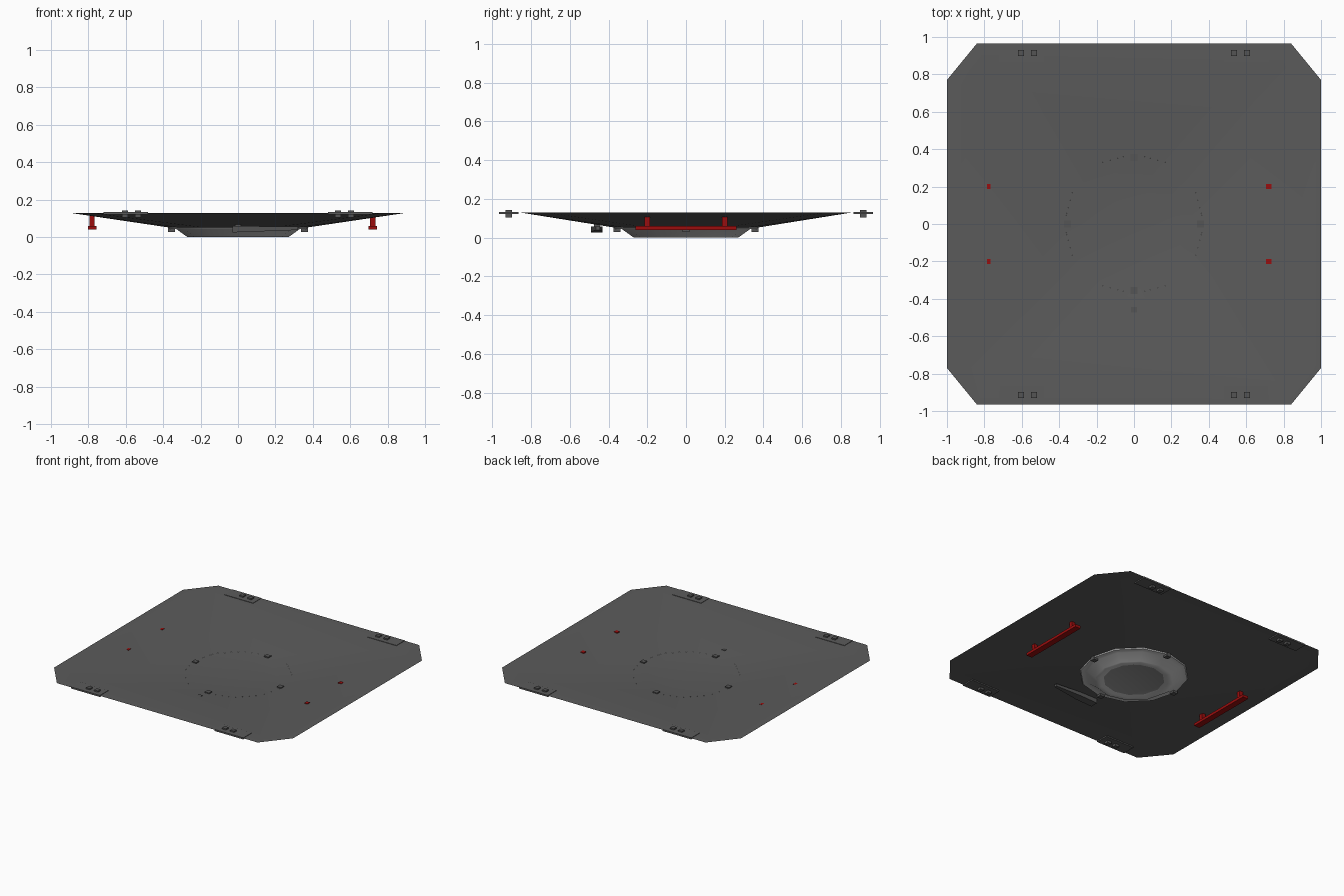
import bpy, bmesh, math
from mathutils import Vector

if "Cube" in bpy.data.objects:
    bpy.data.objects.remove(bpy.data.objects["Cube"])


def mat(name, rgb):
    m = bpy.data.materials.new(name)
    m.diffuse_color = (*rgb, 1)
    m.use_nodes = True
    m.node_tree.nodes["Principled BSDF"].inputs["Base Color"].default_value = m.diffuse_color
    return m


GREY = mat("panel_grey", (0.105, 0.105, 0.105))
STEEL = mat("bolt_grey", (0.09, 0.09, 0.09))
METAL = mat("light_metal", (0.6, 0.6, 0.6))
DISC = mat("disc_grey", (0.3, 0.3, 0.3))
RED = mat("handle_red", (0.33, 0.004, 0.004))


def finish(name, bm, *mats, smooth=None):
    me = bpy.data.meshes.new(name)
    bm.to_mesh(me)
    bm.free()
    ob = bpy.data.objects.new(name, me)
    bpy.context.collection.objects.link(ob)
    for m in mats:
        me.materials.append(m)
    if smooth:
        bpy.ops.object.select_all(action='DESELECT')
        ob.select_set(True)
        bpy.context.view_layer.objects.active = ob
        bpy.ops.object.shade_smooth_by_angle(angle=math.radians(smooth))
    return ob


def add_box(bm, lo, hi):
    lo, hi = Vector(lo), Vector(hi)
    vs = bmesh.ops.create_cube(bm, size=1)["verts"]
    for v in vs:
        v.co = (lo + hi) / 2 + Vector(a * b for a, b in zip(v.co, hi - lo))


def ring(r, z, n=12):
    return [(r * math.cos(i * math.tau / n), r * math.sin(i * math.tau / n), z)
            for i in range(n)]


def octagon(x, y, cx, cy, z):
    return [(x, -cy, z), (x, cy, z), (cx, y, z), (-cx, y, z),
            (-x, cy, z), (-x, -cy, z), (-cx, -y, z), (cx, -y, z)]


# dished panel: convex lower shell without its lid, plus a thin flat rim
bm = bmesh.new()
inner = [bm.verts.new(p) for p in octagon(0.90, 0.86, 0.79, 0.73, 0.13)]
floor = [bm.verts.new(p) for p in ring(0.36, 0.05)]
bmesh.ops.convex_hull(bm, input=inner + floor)
bm.normal_update()
lid = [f for f in bm.faces if f.normal.z > 0.9]
bmesh.ops.delete(bm, geom=lid, context='FACES')
outer = [bm.verts.new(p) for p in octagon(1.0, 0.965, 0.84, 0.77, 0.13)]
for i in range(8):
    j = (i + 1) % 8
    bm.faces.new((inner[i], inner[j], outer[j], outer[i]))
finish("dished_panel", bm, GREY, smooth=30)

# round cover below the panel
bm = bmesh.new()
profile = [(0.375, 0.052), (0.37, 0.044), (0.33, 0.043), (0.27, 0.0),
           (0.235, 0.0), (0.21, 0.008)]
rings = [[bm.verts.new(p) for p in ring(r, z)] for r, z in profile]
for a, b in zip(rings, rings[1:]):
    for i in range(12):
        j = (i + 1) % 12
        bm.faces.new((a[j], a[i], b[i], b[j]))
bm.faces.new(rings[-1][::-1]).material_index = 1
finish("round_cover", bm, METAL, DISC, smooth=40)

# bolts holding the cover
bm = bmesh.new()
for x, y, z in ring(0.355, 0, 4):
    add_box(bm, (x - 0.018, y - 0.018, 0.028), (x + 0.018, y + 0.018, 0.058))
finish("cover_bolts", bm, STEEL)

# four edge brackets with two bolts each
bm = bmesh.new()
bolts = bmesh.new()
for sx in (-1, 1):
    for sy in (-1, 1):
        x, y = 0.6 * sx, 0.915 * sy
        add_box(bm, (x - 0.12, y - 0.05, 0.121), (x + 0.12, y + 0.05, 0.133))
        for bx in (0.535 * sx, 0.603 * sx):
            add_box(bolts, (bx - 0.016, y - 0.016, 0.104),
                    (bx + 0.016, y + 0.016, 0.143))
finish("edge_brackets", bm, GREY)
finish("bracket_bolts", bolts, STEEL)

# red grab handles
for name, x, top in (("left_handle", -0.78, 0.113), ("right_handle", 0.72, 0.108)):
    bm = bmesh.new()
    add_box(bm, (x - 0.023, -0.26, 0.04), (x + 0.023, 0.26, 0.06))
    for y in (-0.2, 0.2):
        add_box(bm, (x - 0.014, y - 0.014, 0.06), (x + 0.014, y + 0.014, top))
    finish(name, bm, RED)

# latch lever: block at the pivot tapering to a thin tip
bm = bmesh.new()
outline = [(-0.03, 0.025), (0.11, 0.03), (0.32, 0.038), (0.32, 0.056),
           (0.11, 0.058), (-0.03, 0.058)]
face = bm.faces.new([bm.verts.new((x, -0.49 if x < 0.2 else -0.465, z))
                     for x, z in outline])
new = bmesh.ops.extrude_face_region(bm, geom=[face])["geom"]
for v in new:
    if isinstance(v, bmesh.types.BMVert):
        v.co.y = -0.43 if v.co.x < 0.2 else -0.445
add_box(bm, (-0.015, -0.475, 0.05), (0.015, -0.445, 0.068))
bmesh.ops.recalc_face_normals(bm, faces=bm.faces)
finish("latch_lever", bm, STEEL)
